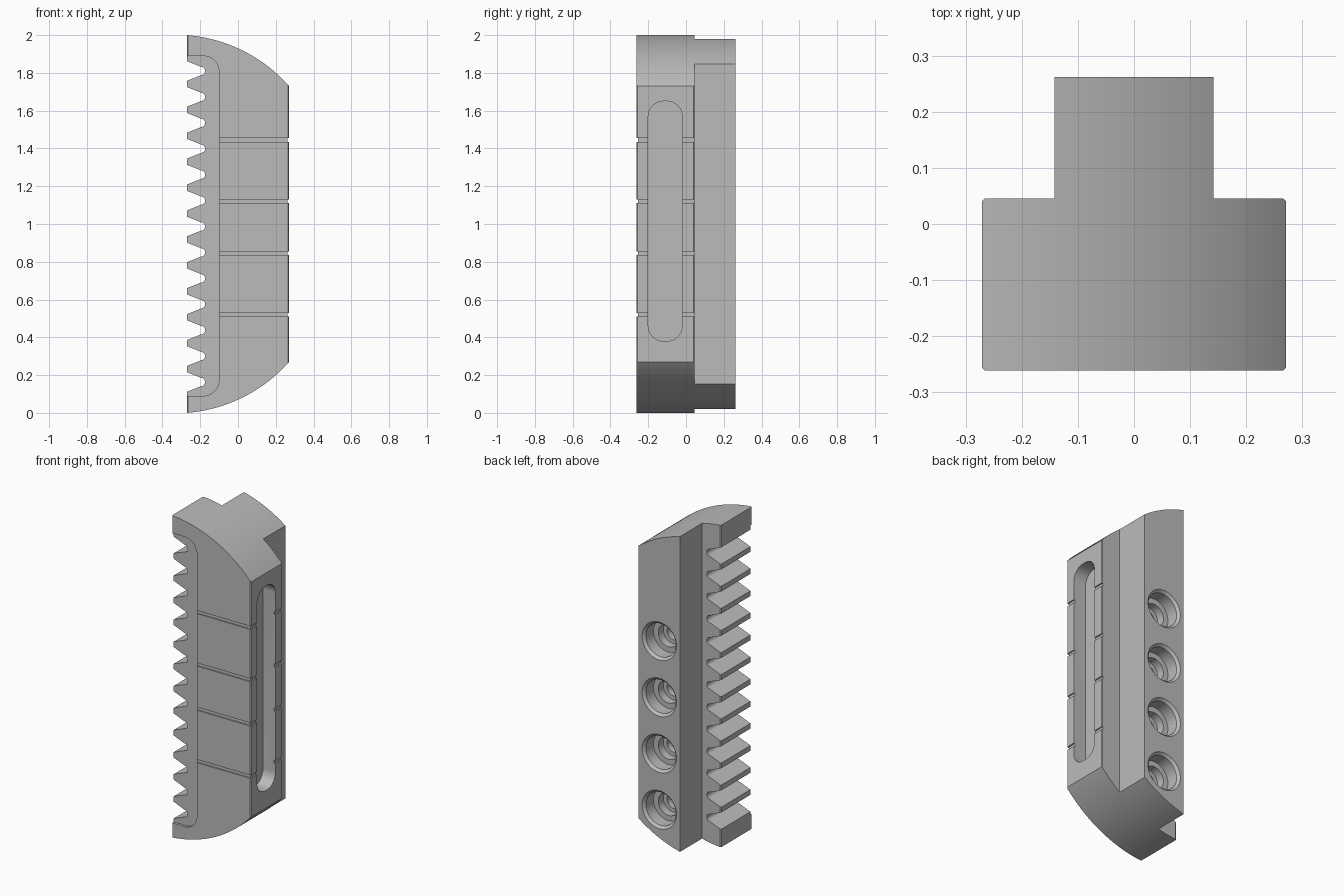
import bpy, bmesh, math
from mathutils import Vector

if "Cube" in bpy.data.objects:
    bpy.data.objects.remove(bpy.data.objects["Cube"], do_unlink=True)

grey = bpy.data.materials.new("plain_grey")
grey.use_nodes = True
grey.diffuse_color = (0.5, 0.5, 0.5, 1)
grey.node_tree.nodes["Principled BSDF"].inputs["Base Color"].default_value = (0.5, 0.5, 0.5, 1)


def make_object(name, bm):
    bmesh.ops.recalc_face_normals(bm, faces=bm.faces)
    mesh = bpy.data.meshes.new(name)
    bm.to_mesh(mesh)
    bm.free()
    mesh.materials.append(grey)
    obj = bpy.data.objects.new(name, mesh)
    bpy.context.collection.objects.link(obj)
    return obj


def prism(name, points, axis, start, end):
    """Extrude a 2D outline along an axis: x uses (y, z), y uses (x, z), z uses (x, y)."""
    index = "xyz".index(axis)

    def place(p):
        co = list(p)
        co.insert(index, start)
        return co

    bm = bmesh.new()
    face = bm.faces.new([bm.verts.new(place(p)) for p in points])
    new = bmesh.ops.extrude_face_region(bm, geom=[face])["geom"]
    shift = Vector((0, 0, 0))
    shift[index] = end - start
    bmesh.ops.translate(bm, vec=shift, verts=[g for g in new if isinstance(g, bmesh.types.BMVert)])
    return make_object(name, bm)


def rounded_rect(a0, a1, b0, b1, r, steps=10):
    corners = [(a1 - r, b1 - r), (a0 + r, b1 - r), (a0 + r, b0 + r), (a1 - r, b0 + r)]
    points = []
    for quarter, (a, b) in enumerate(corners):
        for i in range(steps + 1):
            t = (quarter + i / steps) * math.pi / 2
            points.append((a + r * math.cos(t), b + r * math.sin(t)))
    return points


def lathe_back(name, profile, z, sides=40):
    """Turn a (radius, y) profile about a line parallel to y."""
    bm = bmesh.new()
    rings = []
    for r, y in profile:
        angles = [2 * math.pi * i / sides for i in range(sides)]
        rings.append([bm.verts.new((r * math.cos(t), y, z + r * math.sin(t))) for t in angles])
    for low, high in zip(rings, rings[1:]):
        for i in range(sides):
            j = (i + 1) % sides
            bm.faces.new((low[i], low[j], high[j], high[i]))
    bm.faces.new(rings[0])
    bm.faces.new(rings[-1])
    return make_object(name, bm)


def combine(target, cutter, operation="DIFFERENCE"):
    cutter.hide_render = True
    mod = target.modifiers.new(cutter.name, "BOOLEAN")
    mod.operation, mod.solver, mod.object = operation, "EXACT", cutter
    bpy.context.view_layer.objects.active = target
    bpy.ops.object.modifier_apply(modifier=mod.name)
    bpy.data.objects.remove(cutter, do_unlink=True)


# T-shaped bar with slightly eased outer corners
W, FRONT, LEDGE, BACK, TONGUE, C = 0.271, -0.261, 0.045, 0.262, 0.142, 0.005
half = [(W - C, FRONT), (W, FRONT + C), (W, LEDGE - C), (W - C, LEDGE), (TONGUE, LEDGE), (TONGUE, BACK)]
jaw = prism("toothed_jaw", half + [(-x, y) for x, y in reversed(half)], "z", -0.1, 2.1)

# Side outline: curved ends and a row of teeth
R, CX = 0.81, -0.335
EDGE = 0.30
base = 2 - math.sqrt(R * R - (-W - CX) ** 2)
top = []
for i in range(33):
    x = -EDGE + 2 * EDGE * i / 32
    top.append((x, base + math.sqrt(R * R - (x - CX) ** 2)))
outline = top + [(x, 2 - z) for x, z in reversed(top)]
for i in reversed(range(13)):
    z = 1.81 - 0.1372 * i
    outline.append((-EDGE, z - 0.064))
    for k in range(9):
        t = -math.pi / 2 + math.pi * k / 8
        outline.append((-0.195 + 0.021 * math.cos(t), z + 0.022 * math.sin(t)))
    outline.append((-EDGE, z + 0.064))
combine(jaw, prism("side_outline", outline, "y", -0.4, 0.4), "INTERSECT")

# Shallow recess in front of the teeth
combine(jaw, prism("tooth_recess", rounded_rect(-0.5, -0.10, 0.09, 1.89, 0.085), "y", -0.4, FRONT + 0.016))

# Thin grooves across the front and around the side
G = 0.008
for z in (1.445, 1.12, 0.845, 0.52):
    path = [(-0.10, FRONT + G), (W - G, FRONT + G), (W - G, 0.1), (0.4, 0.1), (0.4, -0.4), (-0.10, -0.4)]
    combine(jaw, prism("groove", path, "z", z - 0.01, z + 0.01))

# Long rounded slot in the side
combine(jaw, prism("side_slot", rounded_rect(-0.20, -0.02, 0.38, 1.65, 0.08), "x", W - 0.085, 0.5))

# Stepped screw holes in the back
steps = [(0.118, BACK + 0.05), (0.118, BACK), (0.103, BACK - 0.015), (0.103, BACK - 0.09),
         (0.07, BACK - 0.09), (0.07, BACK - 0.14), (0.045, BACK - 0.14), (0.045, BACK - 0.2)]
for i in range(4):
    combine(jaw, lathe_back("screw_hole", steps, 0.245 + 0.349 * i))

bpy.ops.object.select_all(action="DESELECT")
jaw.select_set(True)
bpy.context.view_layer.objects.active = jaw
bpy.ops.object.shade_smooth_by_angle(angle=math.radians(30))
